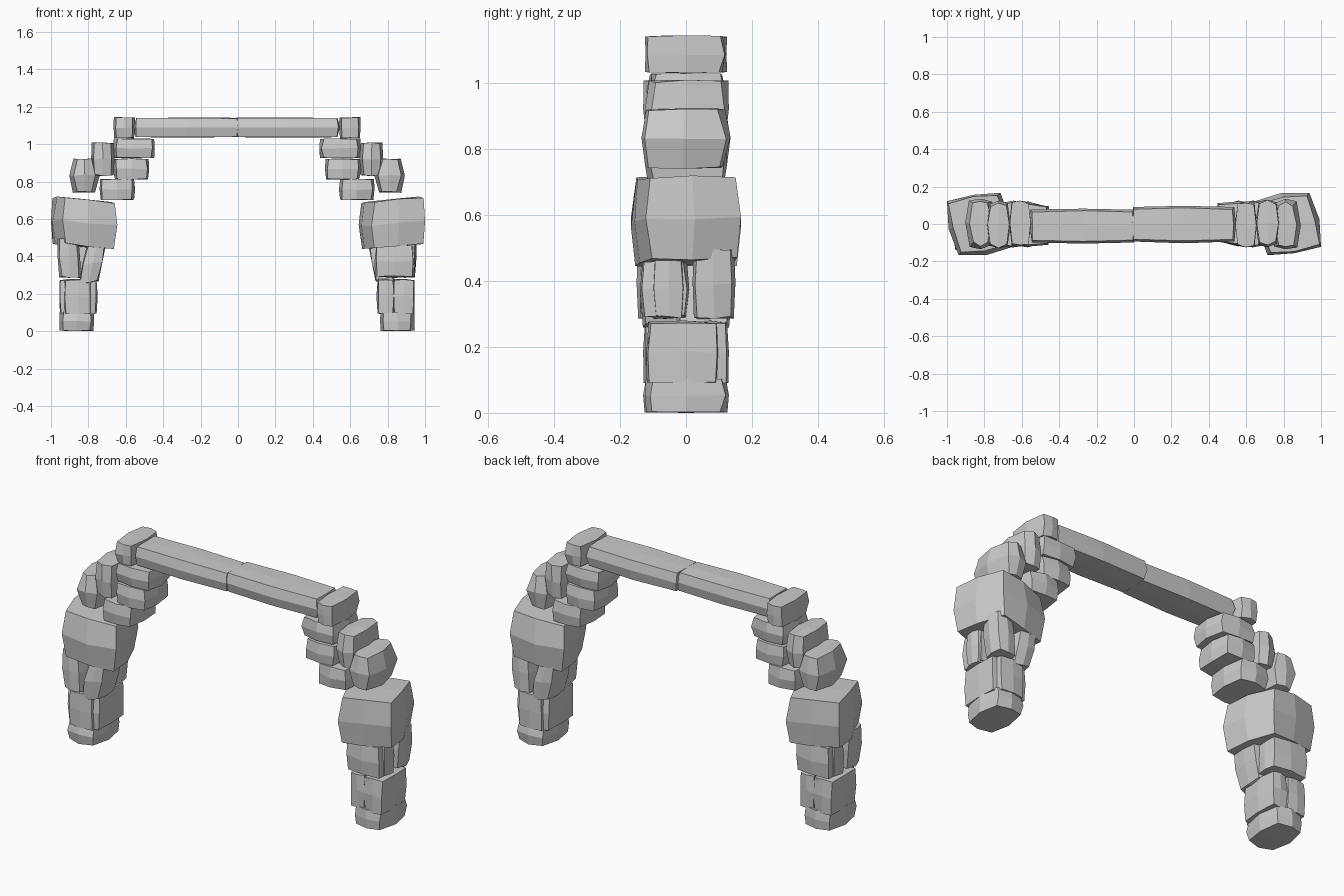
import bpy, math, random
from mathutils import Vector, Matrix

if "Cube" in bpy.data.objects:
    bpy.data.objects.remove(bpy.data.objects["Cube"])

random.seed(7)
TURN = Matrix.Rotation(math.pi, 4, 'Z')


def stone_points(lo, hi, k, shear, jitter):
    """3x3x3 shell of points, bulged at the middles, fitted to the box lo..hi."""
    plan_x, prof_x, plan_y, prof_y, crown = k
    zu, xv, xw, yu = shear
    pts = {}
    for u in (-1, 0, 1):
        for v in (-1, 0, 1):
            for w in (-1, 0, 1):
                if u == v == w == 0:
                    continue
                x = u * (1 - plan_x * abs(v) - prof_x * abs(w))
                y = v * (1 - plan_y * abs(u) - prof_y * abs(w))
                z = w * (1 - crown * (abs(u) + abs(v)))
                p = Vector((x + xv * v + xw * w, y + yu * u, z + zu * u))
                pts[u, v, w] = p + Vector([random.uniform(-jitter, jitter) for _ in range(3)])
    for i in range(3):
        a = min(p[i] for p in pts.values())
        b = max(p[i] for p in pts.values())
        for p in pts.values():
            p[i] = lo[i] + (p[i] - a) / (b - a) * (hi[i] - lo[i])
    return pts


def stone(name, xs, ys, zs, k=(.12, .07, .10, .08, .03), shear=(0, 0, 0, 0),
          jitter=.045):
    lo, hi = zip(xs, ys, zs)
    pts = stone_points(lo, hi, k, shear, jitter)
    keys = list(pts)
    index = {key: i for i, key in enumerate(keys)}
    faces = []
    for axis in range(3):
        o1, o2 = (axis + 1) % 3, (axis + 2) % 3
        for side in (-1, 1):
            for a in (-1, 0):
                for b in (-1, 0):
                    quad = []
                    for da, db in ((0, 0), (1, 0), (1, 1), (0, 1)):
                        key = [0, 0, 0]
                        key[axis], key[o1], key[o2] = side, a + da, b + db
                        quad.append(index[tuple(key)])
                    faces.append(quad if side == 1 else quad[::-1])
    mesh = bpy.data.meshes.new(name)
    mesh.from_pydata([pts[key] for key in keys], [], faces)
    obj = bpy.data.objects.new(name, mesh)
    bpy.context.collection.objects.link(obj)
    return obj


def both(name, *args, shift=-.01, **kw):
    """A stone on the right, and its half-turned twin on the left."""
    right = stone("right_" + name, *args, **kw)
    left = right.copy()
    left.data = right.data.copy()
    left.name = "left_" + name
    left.data.transform(Matrix.Translation((shift, 0, 0)) @ TURN)
    bpy.context.collection.objects.link(left)


# Foot of each pillar
both("foot_stone", (.76, .945), (-.125, .13), (0, .105), k=(.2, .03, .12, .05, .01))
# Lower course: a slab outside, an inner block, small blocks front and back
both("lower_slab", (.83, .945), (-.12, .10), (.09, .28), k=(.1, .06, .06, .06, .02))
both("lower_inner_block", (.74, .84), (-.115, .115), (.09, .28), k=(.16, .08, .06, .06, .02))
both("lower_front_block", (.83, .885), (-.115, -.04), (.11, .27))
both("lower_back_block", (.77, .92), (.02, .13), (.09, .28), k=(.12, .06, .12, .06, .03))
# Middle course: upright stones under the shoulder
both("upright_front", (.73, .94), (-.14, .01), (.285, .46), k=(.05, .04, .1, .1, .03))
both("upright_outer", (.84, .95), (-.105, .0), (.285, .47), k=(.14, .1, .14, .1, .03))
both("upright_back", (.83, .955), (.02, .15), (.285, .50), k=(.2, .1, .18, .06, .03),
     shear=(0, 0, .1, 0))
both("upright_inner", (.695, .84), (-.03, .14), (.255, .47), k=(.1, .08, .12, .08, .03),
     shear=(-.05, 0, -.35, 0))
# Large shoulder boulder, turned a little in plan
both("shoulder_boulder", (.645, 1.0), (-.167, .167), (.44, .72),
     k=(.1, .1, .1, .1, .03), shear=(.1, -.2, 0, .14), shift=0, jitter=.03)
# Corbelled shoulder: three stepping inwards, two wedged behind
both("corbel_low", (.54, .73), (-.125, .125), (.70, .815), k=(.13, .05, .1, .06, .02))
both("corbel_mid", (.465, .66), (-.12, .125), (.81, .925), k=(.13, .05, .1, .06, .02))
both("corbel_high", (.435, .655), (-.11, .12), (.925, 1.03), k=(.13, .05, .1, .06, .02))
both("wedge_low", (.73, .892), (-.135, .135), (.74, .925), k=(.26, .26, .12, .12, .02))
both("wedge_high", (.65, .775), (-.125, .13), (.83, 1.01), k=(.24, .08, .14, .06, .03))
# Cap stones at the ends of the lintel
both("cap_stone", (.54, .655), (-.125, .12), (1.03, 1.145), k=(.2, .03, .08, .06, .02))

# Lintel: two long beams meeting in the middle
beam = (.02, .03, .08, .12, .03)
stone("lintel_left", (-.56, .012), (-.105, .082), (1.035, 1.142), k=beam, jitter=.02)
stone("lintel_right", (-.012, .545), (-.103, .097), (1.035, 1.142), k=beam, jitter=.02)
